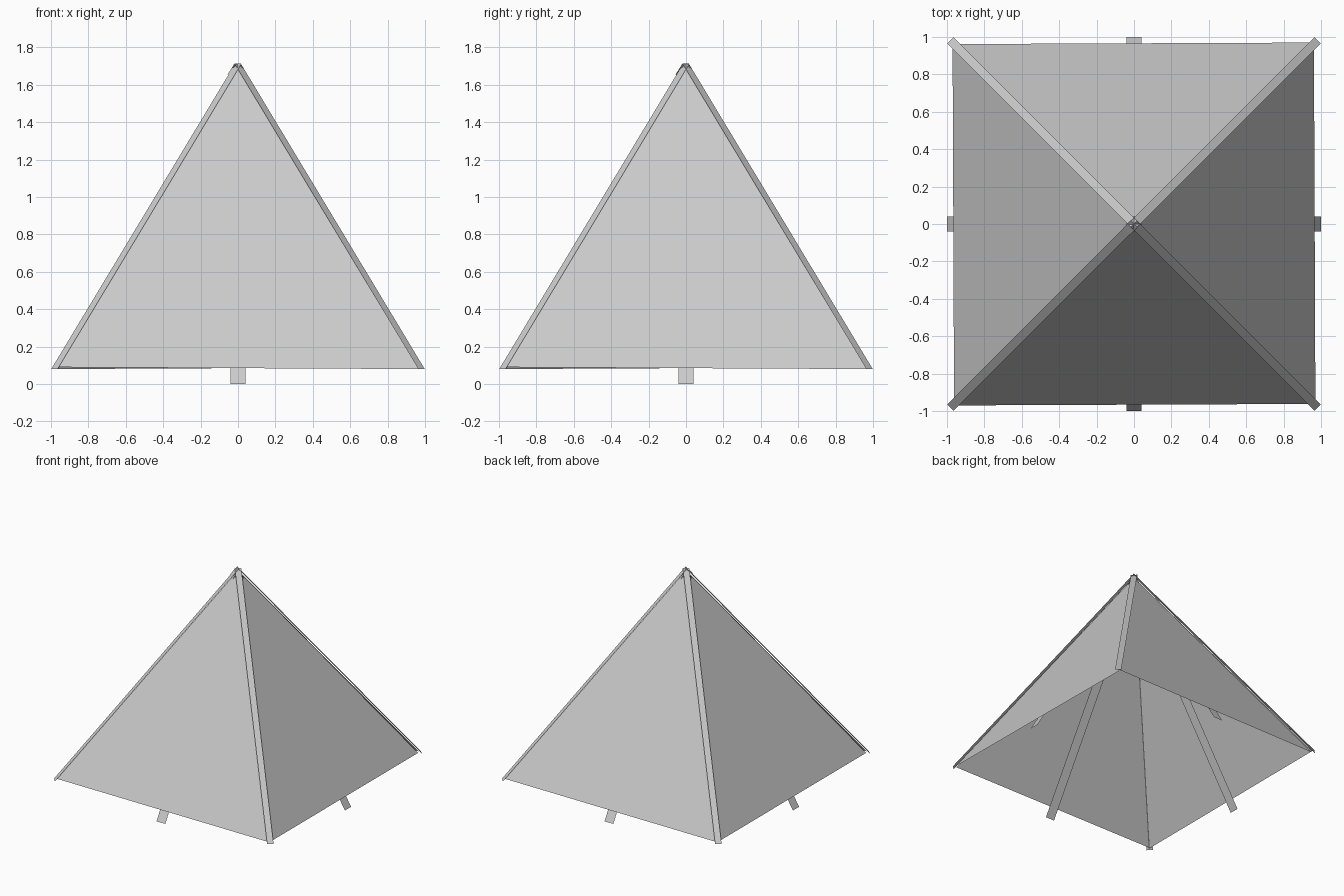
import bpy
from math import pi
from mathutils import Matrix, Vector

cube = bpy.data.objects.get("Cube")
if cube:
    bpy.data.objects.remove(cube, do_unlink=True)

mat = bpy.data.materials.new("light grey sheet")
mat.use_nodes = True
grey = (0.59, 0.59, 0.59, 1)
mat.diffuse_color = grey
mat.node_tree.nodes["Principled BSDF"].inputs["Base Color"].default_value = grey


def sheet(name, points, turn):
    """One flat outward-facing sheet, turned about the vertical axis."""
    mesh = bpy.data.meshes.new(name)
    spin = Matrix.Rotation(turn, 4, "Z")
    mesh.from_pydata([spin @ Vector(p) for p in points], [],
                     [tuple(range(len(points)))])
    mesh.materials.append(mat)
    obj = bpy.data.objects.new(name, mesh)
    bpy.context.collection.objects.link(obj)
    return obj


def strip(name, low, high, half, turn):
    """Flat strip rising towards the centre, built facing the front."""
    (y0, z0), (y1, z1) = low, high
    return sheet(name, [(-half, y0, z0), (half, y0, z0),
                        (half, y1, z1), (-half, y1, z1)], turn)


sides = ["front", "left", "back", "right"]
corners = ["front_left", "back_left", "back_right", "front_right"]
for i in range(4):
    turn = i * pi / 2
    # Roof slope, slightly skewed so neighbouring sheets overlap
    sheet(sides[i] + "_roof_panel",
          [(-0.965, -0.97, 0.09), (0.965, -0.962, 0.08), (0, 0, 1.69)], turn)
    # Rafter under the middle of each slope
    strip(sides[i] + "_rafter", (-1.0, 0), (0, 1.66), 0.04, turn)
    # Capping over each hip
    strip(corners[i] + "_hip_cap", (-1.388, 0.08), (0, 1.71), 0.024,
          turn + pi / 4)

# End of one capping folded over the peak
strip("peak_fold", (-0.055, 1.652), (0, 1.714), 0.026, -pi / 4)
